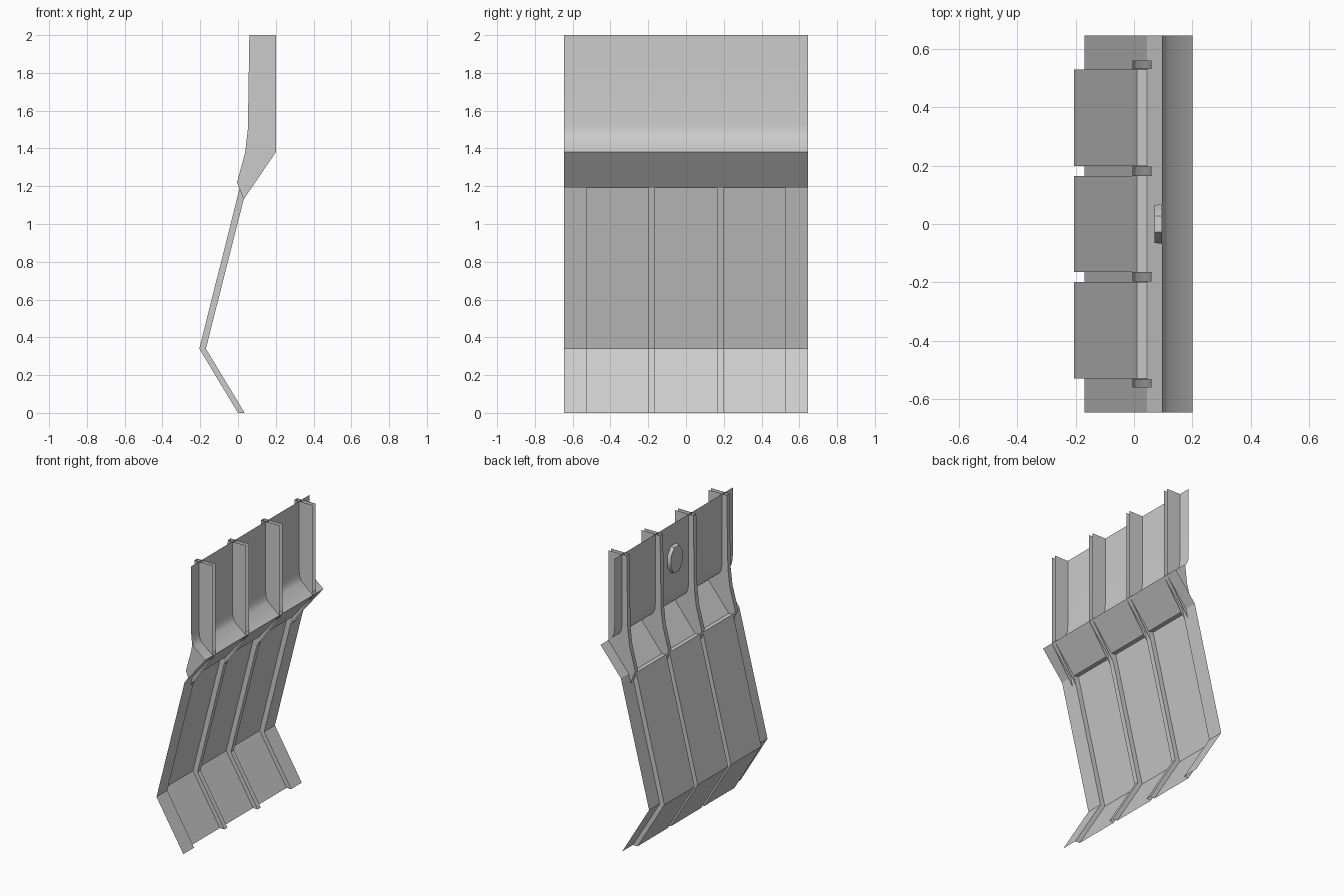
import bpy, bmesh, math

if "Cube" in bpy.data.objects:
    bpy.data.objects.remove(bpy.data.objects["Cube"])

grey = bpy.data.materials.new("plain grey")
grey.diffuse_color = (0.6, 0.6, 0.6, 1)
grey.use_nodes = True
grey.node_tree.nodes["Principled BSDF"].inputs["Base Color"].default_value = grey.diffuse_color

HALF = 0.645                                               # half width in y
TROUGHS = [(-0.528, -0.198), (-0.165, 0.165), (0.198, 0.528)]
RIBS = [(-0.56, -0.53), (-0.197, -0.165), (0.165, 0.197), (0.53, 0.56)]

# (x, z) profiles
UPPER = [(0.095, 2), (0.095, 1.53), (0.1, 1.48), (0.115, 1.45), (0.2, 1.38), (0.045, 1.19)]
RIDGE = [(0.045, 1.19), (-0.17, 0.34), (0.035, 0)]
TROUGH = [(0.01, 1.195), (-0.205, 0.34), (0, 0)]
SPINE = [(0.06, 2), (0.052, 1.5), (0.038, 1.38), (-0.005, 1.22), (0.03, 1.13)]
RIB_SIDE = SPINE + [(0.2, 1.38), (0.2, 2)]


def make(name, build, angle=40):
    bm = bmesh.new()
    build(bm)
    bmesh.ops.remove_doubles(bm, verts=bm.verts, dist=0.0005)
    bmesh.ops.recalc_face_normals(bm, faces=bm.faces)
    me = bpy.data.meshes.new(name)
    bm.to_mesh(me)
    bm.free()
    me.materials.append(grey)
    ob = bpy.data.objects.new(name, me)
    bpy.context.collection.objects.link(ob)
    bpy.ops.object.select_all(action='DESELECT')
    bpy.context.view_layer.objects.active = ob
    ob.select_set(True)
    bpy.ops.object.shade_smooth_by_angle(angle=math.radians(angle))
    return ob


def face(bm, pts):
    bm.faces.new([bm.verts.new(p) for p in pts])


def strip(bm, prof_a, ya, prof_b, yb):
    # quads joining two profiles standing at ya and yb
    for i in range(len(prof_a) - 1):
        (a, az), (b, bz) = prof_a[i], prof_a[i + 1]
        (c, cz), (d, dz) = prof_b[i], prof_b[i + 1]
        face(bm, [(a, ya, az), (b, ya, bz), (d, yb, dz), (c, yb, cz)])


# upper panel with its flared lip
make("upper_panel", lambda bm: strip(bm, UPPER, -HALF, UPPER, HALF))


# folded lower panel: flat ridges with recessed troughs between them
def lower(bm):
    y = -HALF
    for a, b in TROUGHS:
        strip(bm, RIDGE, y, RIDGE, a)
        strip(bm, RIDGE, a, TROUGH, a)
        strip(bm, TROUGH, a, TROUGH, b)
        strip(bm, TROUGH, b, RIDGE, b)
        shelf = [RIDGE[0], TROUGH[0]]
        strip(bm, shelf, a, shelf, b)
        y = b
    strip(bm, RIDGE, y, RIDGE, HALF)


make("lower_panel", lower, 30)


# hollow ribs: a spine with two thin side plates, open towards +x
def rib(a, b):
    def build(bm):
        strip(bm, SPINE, a, SPINE, b)
        for y in (a, b):
            face(bm, [(x, y, z) for x, z in RIB_SIDE])
    return build


for i, (a, b) in enumerate(RIBS):
    make(f"rib_{i + 1}", rib(a, b))


# raised boss in the middle of the upper panel
def boss(bm):
    ring = [(math.cos(t), math.sin(t)) for t in
            [math.radians(22.5 + 45 * k) for k in range(8)]]
    outer = [(0.095, 0.073 * c, 1.76 + 0.1 * s) for c, s in ring]
    inner = [(0.07, 0.07 * c, 1.76 + 0.095 * s) for c, s in ring]
    for k in range(8):
        n = (k + 1) % 8
        face(bm, [outer[k], outer[n], inner[n], inner[k]])
    face(bm, inner)


make("boss", boss)
